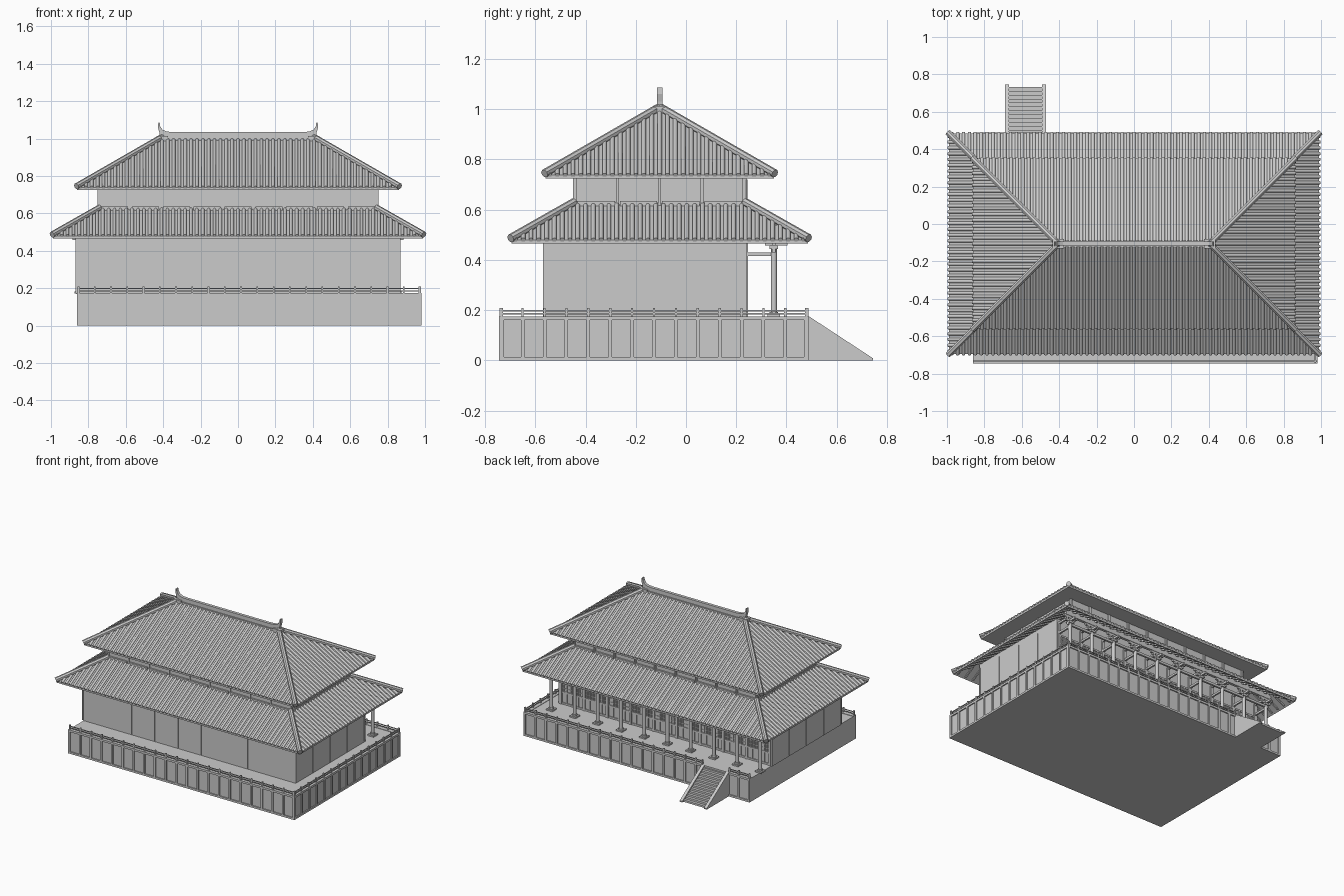
import bpy, bmesh
from math import pi, cos, sin
from mathutils import Vector

if "Cube" in bpy.data.objects:
    bpy.data.objects.remove(bpy.data.objects["Cube"])

YC = -0.105                       # roof centre line in y


class Part:
    """Collects simple solids into one named object."""
    def __init__(self, name):
        self.name, self.bm = name, bmesh.new()

    def loft(self, rings):
        vs = [[self.bm.verts.new(p) for p in r] for r in rings]
        n = len(vs[0])
        for a, b in zip(vs, vs[1:]):
            for i in range(n):
                j = (i + 1) % n
                self.bm.faces.new((a[i], a[j], b[j], b[i]))
        self.bm.faces.new(vs[0][::-1])
        self.bm.faces.new(vs[-1])

    def box(self, x0, x1, y0, y1, z0, z1):
        self.loft([[(x0, y0, z), (x1, y0, z), (x1, y1, z), (x0, y1, z)] for z in (z0, z1)])

    def cbox(self, x, y, wx, wy, z0, z1):
        self.box(x - wx / 2, x + wx / 2, y - wy / 2, y + wy / 2, z0, z1)

    def rod(self, p0, p1, r, n=8):
        p0, p1 = Vector(p0), Vector(p1)
        d = (p1 - p0).normalized()
        u = d.cross(Vector((0, 0, 1)) if abs(d.z) < 0.95 else Vector((1, 0, 0))).normalized()
        v = u.cross(d)
        ang = [2 * pi * (i + 0.5) / n for i in range(n)]
        self.loft([[p + r * (cos(a) * u + sin(a) * v) for a in ang] for p in (p0, p1)])

    def done(self, smooth=False):
        bmesh.ops.remove_doubles(self.bm, verts=self.bm.verts, dist=1e-5)
        bmesh.ops.recalc_face_normals(self.bm, faces=self.bm.faces)
        me = bpy.data.meshes.new(self.name)
        self.bm.to_mesh(me)
        self.bm.free()
        ob = bpy.data.objects.new(self.name, me)
        bpy.context.collection.objects.link(ob)
        if smooth:
            for p in me.polygons:
                p.use_smooth = len(p.vertices) == 4
            me.set_sharp_from_angle(angle=0.9)


def spread(a, b, n):
    return [a + (b - a) * i / n for i in range(n + 1)]


BAYS = spread(-0.85, 0.85, 9)     # column positions

# platform: plain core, framed panels on front, right and back
X0, X1, Y0, Y1, H = -0.86, 0.98, -0.745, 0.49, 0.175
p = Part("platform_core")
p.box(X0, X1 - 0.008, Y0 + 0.008, Y1 - 0.008, 0, H - 0.003)
p.done()
p = Part("platform_frame")
for z0, z1 in ((0, 0.014), (0.16, H)):
    p.box(X0, X1, Y0, Y0 + 0.03, z0, z1)
    p.box(X0, X1, Y1 - 0.03, Y1, z0, z1)
    p.box(X1 - 0.03, X1, Y0 + 0.03, Y1 - 0.03, z0, z1)
PX, PY = spread(X0 + 0.007, X1 - 0.007, 21), spread(Y0 + 0.007, Y1 - 0.007, 14)
for x in PX:
    for y in (Y0 + 0.01, Y1 - 0.01):
        p.cbox(x, y, 0.014, 0.02, 0.014, 0.16)
for y in PY[1:-1]:
    p.cbox(X1 - 0.01, y, 0.02, 0.014, 0.014, 0.16)
p.done()

# low railing, open at the stairs and along the left side
SX0, SX1 = -0.69, -0.47
p = Part("railing")
for z0, z1 in ((0.183, 0.188), (0.195, 0.2)):
    p.box(X0, X1 - 0.006, Y0 + 0.008, Y0 + 0.014, z0, z1)
    p.box(X0, SX0, Y1 - 0.014, Y1 - 0.008, z0, z1)
    p.box(SX1, X1 - 0.006, Y1 - 0.014, Y1 - 0.008, z0, z1)
    p.box(X1 - 0.014, X1 - 0.008, Y0 + 0.01, Y1 - 0.01, z0, z1)
posts = [(x, Y0 + 0.011) for x in PX] + [(X1 - 0.011, y) for y in PY]
posts += [(x, Y1 - 0.011) for x in PX + [SX0, SX1] if not SX0 < x < SX1]
for x, y in posts:
    p.cbox(x, y, 0.009, 0.009, H, 0.208)
p.done()

# stairs with solid side walls
p = Part("stair_steps")
N = 12
for i in range(N):
    p.box(SX0 + 0.02, SX1 - 0.02, Y1 - 0.02, Y1 + 0.25 * (i + 1) / N - 0.008,
          0.163 * (N - 1 - i) / N, 0.163 * (N - i) / N)
p.done()
p = Part("stair_side_walls")
for x in (SX0, SX1 - 0.022):
    p.loft([[(v, Y1 - 0.008, 0), (v, 0.745, 0), (v, 0.745, 0.008), (v, Y1, H), (v, Y1 - 0.008, H)]
            for v in (x, x + 0.022)])
p.done()

# lower hall: core walls with thin posts and rails
p = Part("lower_walls")
p.box(-0.866, 0.866, -0.566, 0.236, H - 0.005, 0.53)
p.done()
p = Part("lower_wall_posts")
for x in BAYS[1:-1]:
    p.cbox(x, -0.565, 0.01, 0.01, H, 0.5)
for s in (-1, 1):
    for y in spread(-0.565, 0.235, 4):
        p.cbox(s * 0.865, y, 0.01, 0.01, H, 0.5)
p.done()

# back wall doors and lattice windows between posts
p = Part("back_doors")
for a, b in zip(BAYS, BAYS[1:]):
    p.cbox(a, 0.236, 0.02, 0.02, H, 0.5)
    for z in (0.182, 0.265, 0.405):
        p.box(a, b, 0.23, 0.243, z - 0.006, z + 0.006)
    for x in spread(a, b, 4)[1:-1]:
        p.cbox(x, 0.236, 0.008, 0.013, H, 0.41)
    for x in spread(a, b, 16)[1:-1]:
        p.cbox(x, 0.236, 0.003, 0.008, 0.265, 0.405)
    for z in spread(0.265, 0.405, 5)[1:-1]:
        p.box(a, b, 0.232, 0.24, z - 0.0015, z + 0.0015)
p.cbox(BAYS[-1], 0.236, 0.02, 0.02, H, 0.5)
p.done()

# porch columns with plinths, ties and brackets
p = Part("porch_columns")
for x in BAYS:
    p.rod((x, 0.35, H), (x, 0.35, 0.45), 0.0125, 12)
p.done(True)
p = Part("column_plinths")
for x in BAYS:
    p.cbox(x, 0.35, 0.05, 0.05, H - 0.003, 0.182)
    p.rod((x, 0.35, 0.182), (x, 0.35, 0.192), 0.018, 12)
p.done()
p = Part("porch_beams")
p.box(-0.87, 0.87, 0.343, 0.357, 0.43, 0.447)
p.box(-0.89, 0.89, 0.34, 0.36, 0.5, 0.54)
for x in BAYS:
    p.cbox(x, 0.29, 0.012, 0.12, 0.415, 0.43)
    p.cbox(x, 0.29, 0.012, 0.12, 0.49, 0.505)
p.done()
p = Part("porch_brackets")
for x in BAYS:
    p.cbox(x, 0.35, 0.034, 0.034, 0.443, 0.458)
    p.cbox(x, 0.35, 0.07, 0.014, 0.458, 0.474)
    p.cbox(x, 0.36, 0.014, 0.09, 0.458, 0.474)
    for dx in (-0.03, 0, 0.03):
        p.cbox(x + dx, 0.35, 0.018, 0.018, 0.474, 0.485)
    p.cbox(x, 0.35, 0.11, 0.014, 0.485, 0.502)
p.done()

# upper storey with framed panels
p = Part("upper_walls")
p.box(-0.744, 0.744, YC - 0.339, YC + 0.339, 0.53, 0.775)
p.done()
p = Part("upper_wall_frame")
UX, UY = spread(-0.742, 0.742, 9), spread(YC - 0.337, YC + 0.337, 4)
for s in (-1, 1):
    for x in UX:
        p.cbox(x, YC + s * 0.338, 0.012, 0.014, 0.6, 0.77)
    for a, b in zip(UX, UX[1:]):
        p.box(a + 0.01, b - 0.01, *sorted((YC + s * 0.33, YC + s * 0.35)), 0.615, 0.636)
    for y in UY:
        p.cbox(s * 0.743, y, 0.014, 0.012, 0.6, 0.77)
    for a, b in zip(UY, UY[1:]):
        p.box(*sorted((s * 0.735, s * 0.754)), a + 0.01, b - 0.01, 0.615, 0.634)
for x in UX:
    p.rod((x, YC + 0.341, 0.62), (x, YC + 0.341, 0.72), 0.009)
p.done()
# brackets under the upper eaves
p = Part("upper_brackets")
for s in (-1, 1):
    for x in UX:
        p.cbox(x, YC + s * 0.36, 0.012, 0.09, 0.735, 0.75)
        p.cbox(x, YC + s * 0.355, 0.07, 0.012, 0.75, 0.764)
    for y in UY:
        p.cbox(s * 0.765, y, 0.09, 0.012, 0.735, 0.75)
        p.cbox(s * 0.76, y, 0.012, 0.07, 0.75, 0.764)
p.done()


def roof(name, hx, hy, run, z0, z1):
    """Hip roof: slab, tile rolls, rafters beneath and rolls on the hips."""
    k = (z1 - z0) / run

    def rect(r, z):
        return [(sx * (hx - r), YC + sy * (hy - r), z)
                for sx, sy in ((-1, -1), (1, -1), (1, 1), (-1, 1))]
    p = Part(name + "_slab")
    outer, inner = [rect(0, z0 - t) for t in (0.014, 0)], [rect(run, z1 - t) for t in (0.014, 0)]
    if hy - run < 1e-4:
        p.loft([outer[0], outer[1], rect(run - 0.002, z1)])
    else:
        p.loft([inner[0], outer[0], outer[1], inner[1]])
    p.done()

    def ribs(part, step, start, dz, r, n):
        for along, out, is_x in ((hx, hy, True), (hy, hx, False)):
            m = int(2 * along / step)
            for i in range(m):
                t = -along + 2 * along * (i + 0.5) / m
                length = min(along - abs(t), run)
                if length <= start + 0.005:
                    continue
                for s in (-1, 1):
                    ends = []
                    for d in (start, length):
                        o, z = s * (out - d), z0 + k * d + dz
                        ends.append((t, YC + o, z) if is_x else (o, YC + t, z))
                    part.rod(*ends, r, n)
    p = Part(name + "_tile_rolls")
    ribs(p, 0.031, -0.003, 0.001, 0.0095, 8)
    p.done(True)
    p = Part(name + "_rafters")
    ribs(p, 0.062, 0.015, -0.017, 0.008, 4)
    p.done()
    p = Part(name + "_hip_rolls")
    for a, b in zip(rect(-0.004, z0 + 0.006), rect(run, z1 + 0.008)):
        p.rod(a, b, 0.017, 8)
    p.done()


roof("lower_roof", 0.99, 0.59, 0.25, 0.48, 0.622)
roof("upper_roof", 0.86, 0.455, 0.455, 0.738, 1.0)

# main ridge with upturned ends and end blocks
p = Part("main_ridge")
half = [(0.34, 1.034), (0.38, 1.037), (0.405, 1.048), (0.416, 1.066), (0.419, 1.086),
        (0.426, 1.086), (0.428, 1.06), (0.42, 1.03), (0.415, 0.98)]
prof = half + [(-x, z) for x, z in half[::-1]]
p.loft([[(x, y, z) for x, z in prof] for y in (YC - 0.011, YC + 0.011)])
p.done()
p = Part("ridge_base")
p.box(-0.41, 0.41, YC - 0.018, YC + 0.018, 0.97, 1.005)
for s in (-1, 1):
    p.cbox(s * 0.405, YC, 0.064, 0.05, 0.98, 1.014)
p.done()
